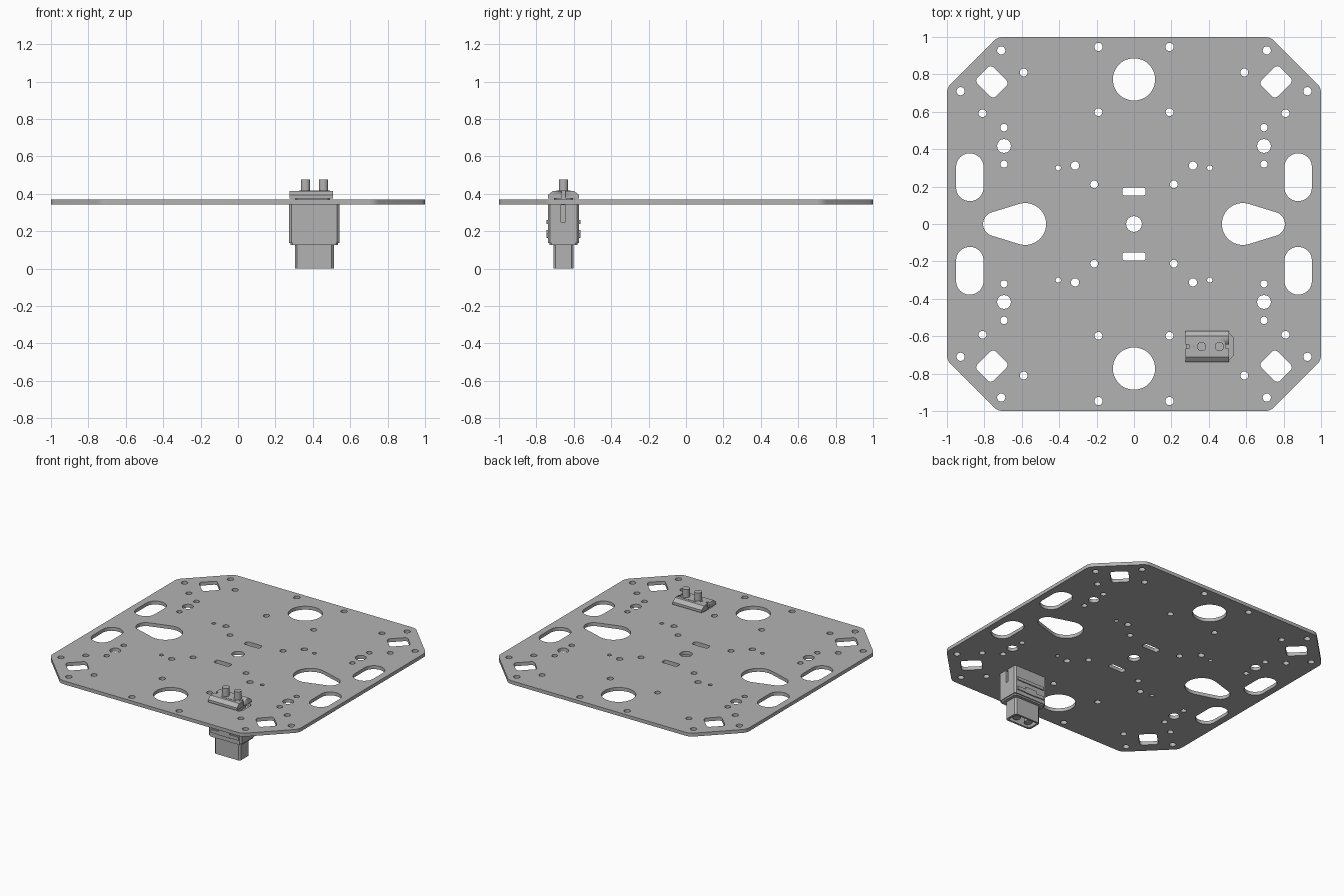
import bpy, bmesh
from math import pi, cos, sin, acos
from mathutils import Matrix

old = bpy.data.objects.get("Cube")
if old:
    bpy.data.objects.remove(old, do_unlink=True)

grey = bpy.data.materials.new("plain grey")
grey.use_nodes = True
colour = (0.45, 0.45, 0.45, 1)
grey.diffuse_color = colour
grey.node_tree.nodes["Principled BSDF"].inputs["Base Color"].default_value = colour


def arc(cx, cy, r, a0, a1, n):
    return [(cx + r * cos(a0 + (a1 - a0) * i / n), cy + r * sin(a0 + (a1 - a0) * i / n))
            for i in range(n + 1)]


def circle(cx, cy, r, n=32):
    return arc(cx, cy, r, 0, 2 * pi, n)[:-1]


def rounded(cx, cy, w, h, r, turn=0, n=6):
    """Rounded rectangle, turned about its centre; n=1 gives chamfers."""
    pts = []
    for i, (sx, sy) in enumerate([(1, 1), (-1, 1), (-1, -1), (1, -1)]):
        pts += arc(sx * (w / 2 - r), sy * (h / 2 - r), r, i * pi / 2, (i + 1) * pi / 2, n)
    return [(cx + x * cos(turn) - y * sin(turn), cy + x * sin(turn) + y * cos(turn))
            for x, y in pts]


def teardrop(side, x_big, r_big, x_small, r_small):
    """Hull of a big inner circle and a small outer one."""
    a = acos((r_big - r_small) / (x_small - x_big))
    pts = arc(x_small, 0, r_small, -a, a, 16) + arc(x_big, 0, r_big, a, 2 * pi - a, 28)
    return [(side * x, y) for x, y in pts]


def prism(name, loops, z0, z1, matrix=None):
    """Extrude closed loops; loops inside another become holes."""
    curve = bpy.data.curves.new(name, "CURVE")
    curve.dimensions = "2D"
    curve.fill_mode = "BOTH"
    curve.extrude = (z1 - z0) / 2
    for loop in loops:
        spline = curve.splines.new("POLY")
        spline.points.add(len(loop) - 1)
        spline.use_cyclic_u = True
        for p, (x, y) in zip(spline.points, loop):
            p.co = (x, y, 0, 1)
    helper = bpy.data.objects.new(name + " outline", curve)
    mesh = bpy.data.meshes.new_from_object(helper)
    bpy.data.objects.remove(helper)
    bpy.data.curves.remove(curve)
    bm = bmesh.new()
    bm.from_mesh(mesh)
    bmesh.ops.remove_doubles(bm, verts=bm.verts, dist=1e-5)
    bmesh.ops.translate(bm, verts=bm.verts, vec=(0, 0, (z0 + z1) / 2))
    if matrix:
        bmesh.ops.transform(bm, verts=bm.verts, matrix=matrix)
    bmesh.ops.recalc_face_normals(bm, faces=bm.faces)
    bm.to_mesh(mesh)
    bm.free()
    mesh.name = name
    mesh.materials.clear()
    mesh.materials.append(grey)
    obj = bpy.data.objects.new(name, mesh)
    bpy.context.collection.objects.link(obj)
    bpy.ops.object.select_all(action="DESELECT")
    obj.select_set(True)
    bpy.context.view_layer.objects.active = obj
    bpy.ops.object.shade_smooth_by_angle(angle=pi / 6)
    return obj


def box(name, x0, x1, y0, y1, z0, z1):
    return prism(name, [[(x0, y0), (x1, y0), (x1, y1), (x0, y1)]], z0, z1)


def cut(obj, cutter):
    mod = obj.modifiers.new(cutter.name, "BOOLEAN")
    mod.object = cutter
    mod.solver = "EXACT"
    cutter.hide_render = True
    cutter.hide_viewport = True
    cutter.display_type = "WIRE"


# Plate outline: square with rounded-off chamfered corners
quarter = arc(0.93, 0.70, 0.07, 0, pi / 4, 5) + arc(0.70, 0.93, 0.07, pi / 4, pi / 2, 5)
outline = []
for k in range(4):
    c, s = [(1, 0), (0, 1), (-1, 0), (0, -1)][k]
    outline += [(c * x - s * y, s * x + c * y) for x, y in quarter]

# Holes repeated in all four quarters: x, y, radius
drilled = [(0.19, 0.947, 0.022), (0.19, 0.598, 0.021), (0.71, 0.928, 0.022),
           (0.927, 0.71, 0.022), (0.59, 0.81, 0.021), (0.81, 0.592, 0.021),
           (0.695, 0.515, 0.02), (0.695, 0.417, 0.037), (0.695, 0.32, 0.019),
           (0.405, 0.3, 0.014), (0.315, 0.312, 0.022), (0.213, 0.212, 0.021)]
holes = [circle(0, 0, 0.042)]
for sy in (1, -1):
    holes.append(circle(0, sy * 0.773, 0.113, 48))
    holes.append(rounded(0, sy * 0.174, 0.125, 0.044, 0.015))
    for sx in (1, -1):
        holes += [circle(sx * x, sy * y, r, 20) for x, y, r in drilled]
        holes.append(rounded(sx * 0.878, sy * 0.25, 0.146, 0.255, 0.072, n=10))
        holes.append(rounded(sx * 0.76, sy * 0.76, 0.14, 0.122, 0.022, sx * sy * pi / 4))
for sx in (1, -1):
    holes.append(teardrop(sx, 0.582, 0.112, 0.742, 0.065))

# Connector opening in the plate
CY = -0.655
holes.append(rounded(0.405, CY, 0.25, 0.14, 0.02, n=1))
prism("base_plate", [outline] + holes, 0.344, 0.369)

# Connector body under the plate, with a tapered lower rim
body = prism("connector_body", [rounded(0.408, CY, 0.268, 0.166, 0.012, n=1)], 0.138, 0.346)
cut(body, box("latch_slot_cutter", 0.525, 0.56, CY - 0.012, CY + 0.012, 0.25, 0.34))
prism("connector_body_rim", [rounded(0.408, CY, 0.255, 0.152, 0.012, n=1)], 0.127, 0.14)

# Grip ridges on the front and back of the body
for label, s in (("front", -1), ("back", 1)):
    y0, y1 = sorted((CY + s * 0.08, CY + s * 0.091))
    box(label + "_upper_ridge", 0.30, 0.525, y0, y1, 0.238, 0.26)
    box(label + "_lower_ridge", 0.30, 0.525, y0, y1, 0.165, 0.189)
    box(label + "_grip_tab", 0.365, 0.455, y0, y1, 0.163, 0.207)

# Plug: hollow shell open at the bottom, with a floor and two contacts
shell = rounded(0.408, CY, 0.208, 0.108, 0.012, n=1)
bore = rounded(0.408, CY, 0.178, 0.08, 0.01, n=1)
prism("plug_shell", [shell, bore], 0, 0.13)
prism("plug_floor", [bore], 0.09, 0.13)
for label, x in (("right", 0.361), ("left", 0.457)):
    prism(label + "_plug_contact", [circle(x, CY, 0.028, 20)], 0.01, 0.1)

# Flange on top: chamfered profile run along x, notched at both ends
along_x = Matrix(((0, 0, 1, 0), (1, 0, 0, 0), (0, 1, 0, 0), (0, 0, 0, 1)))
profile = [(CY + s * d, z) for s, steps in ((1, (0, 1, 2)), (-1, (2, 1, 0)))
           for d, z in [[(0.083, 0.376), (0.083, 0.394), (0.055, 0.416)][i] for i in steps]]
flange = prism("connector_flange", [profile], 0.275, 0.508, along_x)
for label, x in (("right", 0.28), ("left", 0.503)):
    cut(flange, box(label + "_notch_cutter", x - 0.014, x + 0.014,
                    CY - 0.01, CY + 0.01, 0.36, 0.44))
prism("flange_neck", [rounded(0.398, CY, 0.186, 0.10, 0.01, n=1)], 0.34, 0.38)
prism("pin_collar", [rounded(0.409, CY, 0.166, 0.074, 0.036)], 0.41, 0.418)

# Solder pins
for label, x in (("right", 0.361), ("left", 0.457)):
    prism(label + "_pin", [circle(x, CY, 0.025, 24)], 0.40, 0.477)
